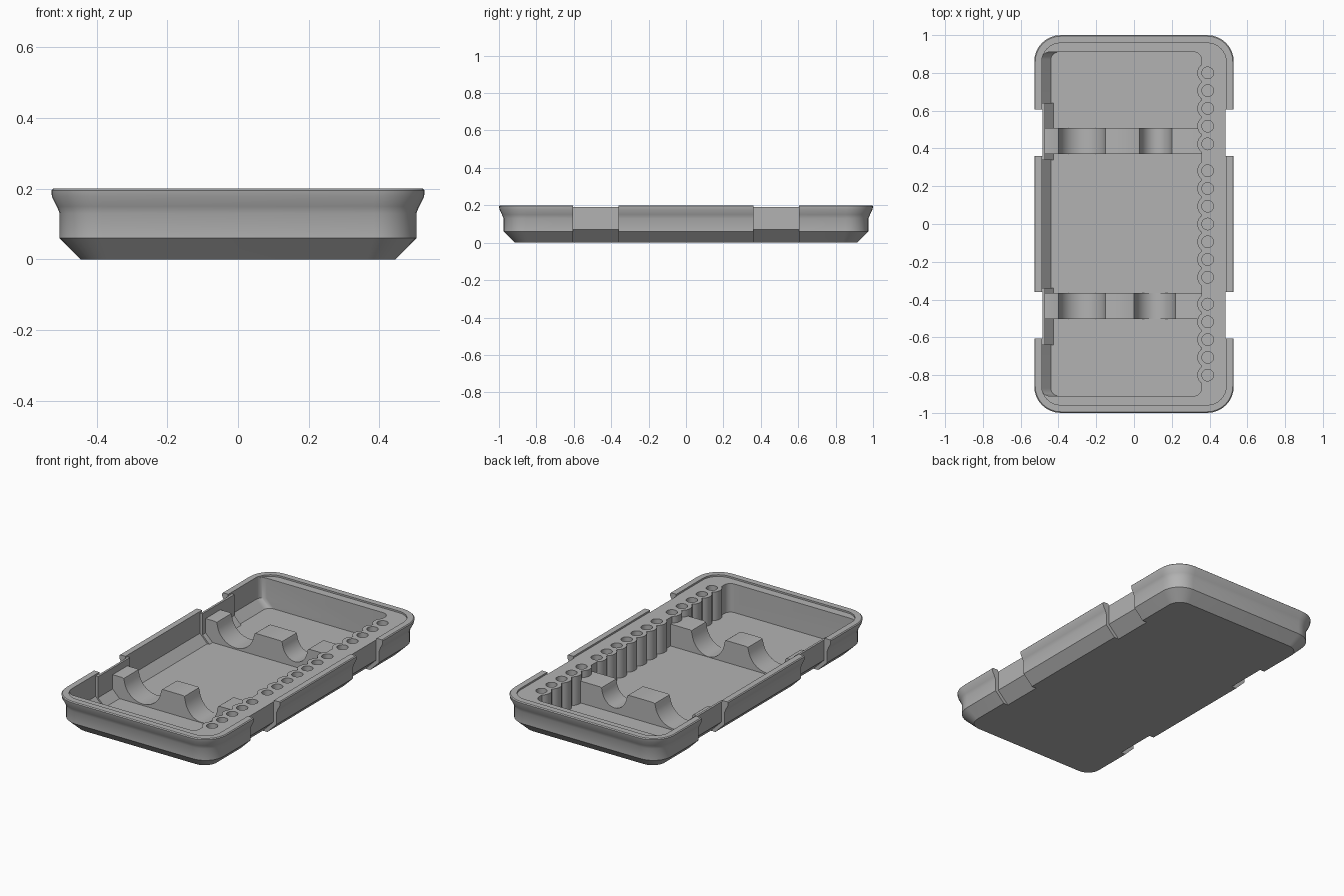
import bpy, bmesh
from math import sin, cos, pi, radians

if "Cube" in bpy.data.objects:
    bpy.data.objects.remove(bpy.data.objects["Cube"], do_unlink=True)

grey = bpy.data.materials.new("case_grey")
grey.use_nodes = True
grey.diffuse_color = (0.45, 0.45, 0.45, 1)
grey.node_tree.nodes["Principled BSDF"].inputs["Base Color"].default_value = (0.45, 0.45, 0.45, 1)


def finish(bm, name):
    bmesh.ops.recalc_face_normals(bm, faces=bm.faces)
    mesh = bpy.data.meshes.new(name)
    bm.to_mesh(mesh)
    bm.free()
    mesh.materials.append(grey)
    ob = bpy.data.objects.new(name, mesh)
    bpy.context.scene.collection.objects.link(ob)
    return ob


def loft(name, rings, seg=8):
    """Stack rounded rectangles given as (x_min, x_max, half_y, radius, z)."""
    bm = bmesh.new()
    loops = []
    for x0, x1, hy, r, z in rings:
        corners = [(x1 - r, hy - r), (x0 + r, hy - r), (x0 + r, r - hy), (x1 - r, r - hy)]
        loop = []
        for q, (cx, cy) in enumerate(corners):
            for i in range(seg + 1):
                a = (q + i / seg) * pi / 2
                loop.append(bm.verts.new((cx + r * cos(a), cy + r * sin(a), z)))
        loops.append(loop)
    for low, high in zip(loops, loops[1:]):
        n = len(low)
        for i in range(n):
            j = (i + 1) % n
            bm.faces.new((low[i], low[j], high[j], high[i]))
    bm.faces.new(loops[0][::-1])
    bm.faces.new(loops[-1])
    return finish(bm, name)


def prism(name, outline, spans):
    """Extrude an x-z outline along each y span."""
    bm = bmesh.new()
    for y0, y1 in spans:
        a = [bm.verts.new((x, y0, z)) for x, z in outline]
        b = [bm.verts.new((x, y1, z)) for x, z in outline]
        n = len(a)
        for i in range(n):
            j = (i + 1) % n
            bm.faces.new((a[i], a[j], b[j], b[i]))
        bm.faces.new(a)
        bm.faces.new(b)
    return finish(bm, name)


def pegs(name, ys, radius, z0, z1, seg=24):
    """Upright cylinders in a row along the tool rail."""
    bm = bmesh.new()
    for y in ys:
        made = bmesh.ops.create_cone(bm, cap_ends=True, segments=seg, radius1=radius,
                                     radius2=radius, depth=z1 - z0)
        bmesh.ops.translate(bm, verts=made["verts"], vec=(0.39, y, (z0 + z1) / 2))
    return finish(bm, name)


def combine(target, other, operation):
    mod = target.modifiers.new("bool", "BOOLEAN")
    mod.object, mod.operation, mod.solver = other, operation, "EXACT"
    bpy.context.view_layer.objects.active = target
    bpy.ops.object.modifier_apply(modifier=mod.name)
    bpy.data.objects.remove(other, do_unlink=True)


def smooth(ob):
    bpy.ops.object.select_all(action="DESELECT")
    ob.select_set(True)
    bpy.context.view_layer.objects.active = ob
    bpy.ops.object.shade_smooth_by_angle(angle=radians(30))


# Outer shell: bevelled base, upright wall, flared rim
shell = [(0.445, 0.915, 0.08, 0), (0.505, 0.975, 0.12, 0.06), (0.505, 0.975, 0.12, 0.13),
         (0.513, 0.984, 0.13, 0.15), (0.527, 0.997, 0.14, 0.178),
         (0.528, 1.0, 0.14, 0.195), (0.523, 0.994, 0.135, 0.2)]
tray = loft("tray", [(-hx, hx, hy, r, z) for hx, hy, r, z in shell])

# Shallow recess inside the rim, then the deep compartment
combine(tray, loft("rim_recess", [(-0.488, 0.488, 0.958, 0.1, z) for z in (0.19, 0.3)]), "DIFFERENCE")
combine(tray, loft("compartment", [(-0.44, 0.357, 0.91, 0.04, 0.02),
                                   (-0.488, 0.357, 0.91, 0.04, 0.07),
                                   (-0.488, 0.357, 0.91, 0.04, 0.3)]), "DIFFERENCE")

# Inner wall pads behind the strap notches
pad = [(-0.497, 0.19), (-0.472, 0.19), (-0.472, 0.065), (-0.425, 0.0185),
       (-0.425, 0.01), (-0.435, 0.01), (-0.497, 0.06)]
combine(tray, prism("pads", pad, [(0.34, 0.64), (-0.64, -0.34)]), "UNION")

# Scalloped rail with a row of sockets
rows = [0.8 - 0.094 * i for i in range(5)]
hole_ys = rows + [0.094 * i for i in range(-3, 4)] + [-y for y in rows]
hole_ys.sort()
for start in (0, 1):
    combine(tray, pegs("scallops", hole_ys[start::2], 0.055, 0.01, 0.19), "UNION")
combine(tray, pegs("sockets", hole_ys, 0.031, 0.03, 0.3), "DIFFERENCE")

# Strap notches on both long sides
for s in (-1, 1):
    notch = [(s * x, z) for x, z in ((0.485, 0.3), (0.485, 0.07), (0.395, -0.02), (0.6, -0.02), (0.6, 0.3))]
    combine(tray, prism("notches", notch, [(0.36, 0.605), (-0.605, -0.36)]), "DIFFERENCE")
smooth(tray)


# Cradles: cross ribs with two rounded seats each
def cradle(name, span, seats):
    top = 0.15
    outline = [(-0.427, 0.015), (-0.475, 0.066), (-0.475, top)]
    for centre, r, depth in seats:
        outline.append((centre - r - 0.012, top))
        outline.append((centre - r - 0.003, top - 0.004))
        for i in range(17):
            a = pi + radians(8) + i / 16 * (pi - radians(16))
            outline.append((centre + r * cos(a), top + depth * sin(a)))
        outline.append((centre + r + 0.003, top - 0.004))
        outline.append((centre + r + 0.012, top))
    outline += [(0.36, top), (0.36, 0.015)]
    smooth(prism(name, outline, [span]))


cradle("back_cradle", (0.37, 0.508), [(-0.275, 0.122, 0.122), (0.115, 0.083, 0.1)])
cradle("front_cradle", (-0.503, -0.365), [(-0.275, 0.122, 0.122), (0.11, 0.108, 0.128)])
